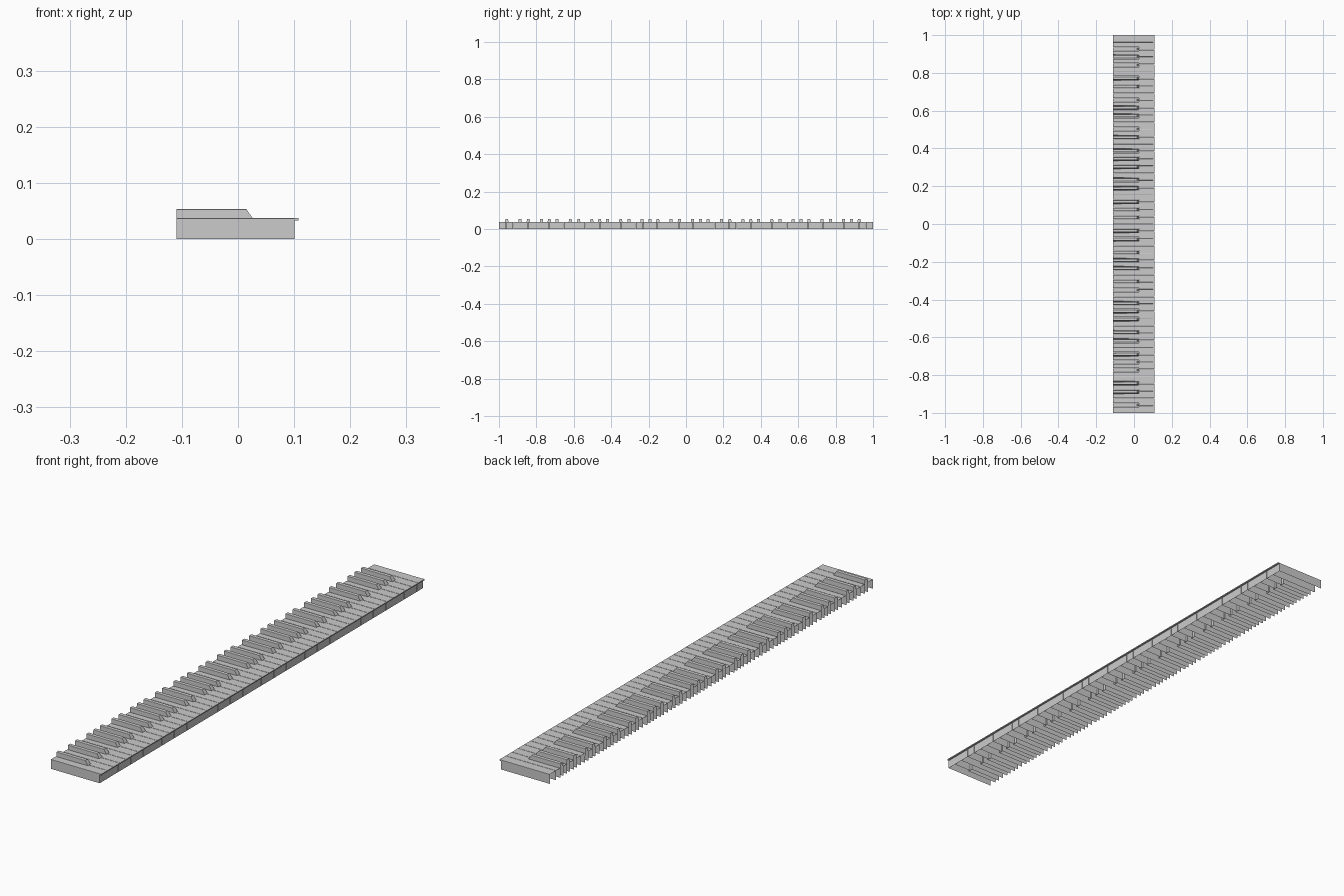
import bpy, bmesh

if "Cube" in bpy.data.objects:
    bpy.data.objects.remove(bpy.data.objects["Cube"])

# Piano keyboard: 52 white and 36 black hollow keys along y, player side at +x
N = 52
PITCH = 2.0 / N
GAP = 0.0006             # half gap between neighbouring white keys
BACK, FRONT, LIP = -0.11, 0.101, 0.108
TOP, LIP_Z = 0.037, 0.033
NOTCH_X, NOTCH_HALF = 0.027, 0.0105
BLACK_TOP = 0.053

mat = bpy.data.materials.new("key_grey")
mat.diffuse_color = (0.6, 0.6, 0.6, 1)
mat.use_nodes = True
mat.node_tree.nodes["Principled BSDF"].inputs["Base Color"].default_value = mat.diffuse_color


def finish(name, bm):
    bmesh.ops.recalc_face_normals(bm, faces=bm.faces[:])
    # hollow shell: open underneath and at the back
    kill = [f for f in bm.faces
            if all(v.co.z < 1e-6 for v in f.verts)
            or all(v.co.x < BACK + 1e-6 for v in f.verts)]
    bmesh.ops.delete(bm, geom=kill, context='FACES')
    me = bpy.data.meshes.new(name)
    bm.to_mesh(me)
    bm.free()
    me.materials.append(mat)
    ob = bpy.data.objects.new(name, me)
    bpy.context.collection.objects.link(ob)


def prism(bm, pts, vec):
    """Extrude a closed outline along vec."""
    f = bm.faces.new([bm.verts.new(p) for p in pts])
    r = bmesh.ops.extrude_face_region(bm, geom=[f], use_keep_orig=True)
    vs = [g for g in r['geom'] if isinstance(g, bmesh.types.BMVert)]
    bmesh.ops.translate(bm, verts=vs, vec=vec)


def bevel_long_edges(bm, z, width):
    es = [e for e in bm.edges
          if all(abs(v.co.z - z) < 1e-6 for v in e.verts)
          and abs(e.verts[0].co.y - e.verts[1].co.y) < 1e-6]
    bmesh.ops.bevel(bm, geom=es, offset=width, segments=2, profile=0.5, affect='EDGES')


# Black key centres, indexed by the white-key boundary they sit on
SHIFT = {'A': 0.003, 'C': -0.003, 'D': 0.003, 'F': -0.004, 'G': 0.0}
letters = ["ABCDEFG"[i % 7] for i in range(N)]
black = {i + 1: -1 + (i + 1) * PITCH + SHIFT[letters[i]]
         for i in range(N - 1) if letters[i] in SHIFT}

# White keys, notched beside each black key
for i in range(N):
    y0, y1 = -1 + i * PITCH + GAP, -1 + (i + 1) * PITCH - GAP
    if i == 0:
        y0 = -1
    if i == N - 1:
        y1 = 1
    pts = [(FRONT, y0), (FRONT, y1)]
    if i + 1 in black:
        n = black[i + 1] - NOTCH_HALF
        pts += [(NOTCH_X, y1), (NOTCH_X, n), (BACK, n)]
    else:
        pts += [(BACK, y1)]
    if i in black:
        n = black[i] + NOTCH_HALF
        pts += [(BACK, n), (NOTCH_X, n), (NOTCH_X, y0)]
    else:
        pts += [(BACK, y0)]
    bm = bmesh.new()
    prism(bm, [(x, y, 0) for x, y in pts], (0, 0, TOP))
    bevel_long_edges(bm, TOP, 0.001)
    # overhanging front lip
    lip = [(FRONT, y0, LIP_Z), (LIP, y0, LIP_Z), (LIP, y0, TOP), (FRONT, y0, TOP)]
    prism(bm, lip, (0, y1 - y0, 0))
    finish(f"white_key_{i + 1}", bm)

# Black keys with sloped noses
for k, y in enumerate(black.values()):
    w = 0.0088
    side = [(BACK, 0), (NOTCH_X - 0.001, 0), (NOTCH_X - 0.001, TOP),
            (0.015, BLACK_TOP), (BACK, BLACK_TOP)]
    bm = bmesh.new()
    prism(bm, [(x, y - w, z) for x, z in side], (0, 2 * w, 0))
    # narrow the top
    for v in bm.verts:
        if v.co.z > TOP + 0.001:
            v.co.y = y + (v.co.y - y) * 0.85
    bevel_long_edges(bm, BLACK_TOP, 0.0015)
    finish(f"black_key_{k + 1}", bm)
